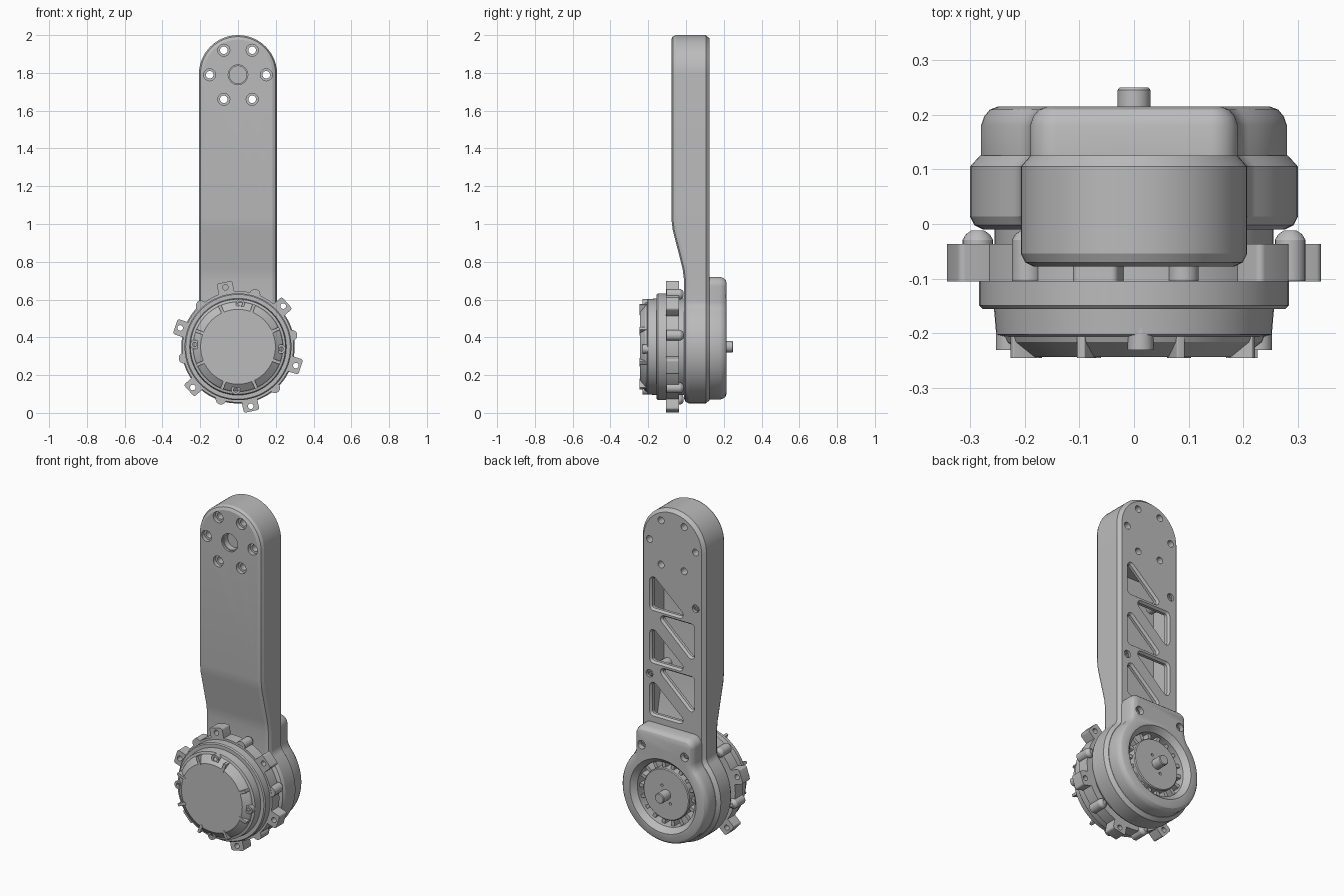
import bpy, bmesh
from math import radians, sin, cos, pi, atan2, sqrt

default = bpy.data.objects.get("Cube")
if default:
    bpy.data.objects.remove(default, do_unlink=True)

GREY = bpy.data.materials.new("machined grey")
GREY.use_nodes = True
GREY.diffuse_color = (0.5, 0.5, 0.5, 1)
GREY.node_tree.nodes["Principled BSDF"].inputs["Base Color"].default_value = (0.5, 0.5, 0.5, 1)

CZ = 0.35           # height of the motor axis
TOP_Z = 1.79        # height of the upper joint axis
parts, cutters = [], []


# ---------- helpers ----------
def loft(bm, loops):
    """Skin a stack of equal-length loops and cap both ends."""
    rings = [[bm.verts.new(p) for p in loop] for loop in loops]
    n = len(rings[0])
    for a, b in zip(rings, rings[1:]):
        for i in range(n):
            bm.faces.new((a[i], a[(i + 1) % n], b[(i + 1) % n], b[i]))
    bm.faces.new(rings[0])
    bm.faces.new(rings[-1])


def at_y(points, y):
    return [(x, y, z) for x, z in points]


def prism(bm, points, y0, y1):
    loft(bm, [at_y(points, y0), at_y(points, y1)])


def lathe(bm, profile, x=0, z=CZ, n=32):
    """Turn (radius, y) pairs about an axis along y."""
    loft(bm, [[(x + r * cos(2 * pi * i / n), y, z + r * sin(2 * pi * i / n))
               for i in range(n)] for r, y in profile])


def arc(cx, cz, r, a0, a1, n):
    return [(cx + r * cos(a0 + (a1 - a0) * i / n), cz + r * sin(a0 + (a1 - a0) * i / n))
            for i in range(n + 1)]


def rounded(points, r):
    """Counter-clockwise polygon grown by r with round corners."""
    out = []
    for i, p in enumerate(points):
        q, s = points[i - 1], points[(i + 1) % len(points)]
        a0 = atan2(p[1] - q[1], p[0] - q[0]) - pi / 2
        a1 = atan2(s[1] - p[1], s[0] - p[0]) - pi / 2
        out += arc(p[0], p[1], r, a0, a0 + (a1 - a0) % (2 * pi), 5)
    return out


def keyhole(w, R, f, top, rt, d):
    """Round base, filleted neck and straight shank, inset by d."""
    dz = sqrt((R + f) ** 2 - (w + f) ** 2)
    a = atan2(dz, w + f)
    half = arc(0, CZ, R - d, -pi / 2, a, 30)
    half += arc(w + f, CZ + dz, f + d, a + pi, pi, 8)
    half += arc(w - rt, top - rt, rt - d, 0, pi / 2, 14)
    return half + [(-x, z) for x, z in reversed(half)]


def polar(r, deg, t=0):
    """Point at radius r, shifted sideways by t, about the motor axis."""
    a = radians(deg)
    return r * cos(a) - t * sin(a), CZ + r * sin(a) + t * cos(a)


def radial_bar(bm, r0, r1, half, deg, y0, y1, rnd):
    corners = [(r0, -half), (r1, -half), (r1, half), (r0, half)]
    prism(bm, rounded([polar(r, deg, t) for r, t in corners], rnd), y0, y1)


def make(name, bm, cutter=False):
    bmesh.ops.remove_doubles(bm, verts=bm.verts, dist=1e-5)
    bmesh.ops.recalc_face_normals(bm, faces=bm.faces)
    me = bpy.data.meshes.new(name)
    bm.to_mesh(me)
    bm.free()
    ob = bpy.data.objects.new(name, me)
    bpy.context.collection.objects.link(ob)
    if cutter:
        ob.hide_render = True
        cutters.append(ob)
    else:
        me.materials.append(GREY)
        parts.append(ob)
    return ob


def cut(ob, *tools):
    for tool in tools:
        m = ob.modifiers.new("cut", 'BOOLEAN')
        m.operation, m.solver, m.object = 'DIFFERENCE', 'EXACT', tool


# ---------- arm with round motor housing ----------
bm = bmesh.new()
section = [(.024, -.078), (.008, -.07), (0, -.054), (0, .105), (.018, .125)]
loft(bm, [at_y(keyhole(.207, .3, .06, 2, .207, d), y) for d, y in section])
for z in (.70, .73, .76, .97, 1.0, 1.03):
    bmesh.ops.bisect_plane(bm, geom=bm.verts[:] + bm.edges[:] + bm.faces[:],
                           plane_co=(0, 0, z), plane_no=(0, 0, 1))
ramp = lambda z: min(1, max(0, (1.0 - z) / .27))
for v in bm.verts:
    if v.co.y < 0:      # step the front back towards the motor
        v.co.y += .068 * (ramp(v.co.z - .03) + ramp(v.co.z + .03)) / 2
arm = make("arm", bm)

# hollow inside the arm
bm = bmesh.new()
side = [(-.045, 1.6), (.095, 1.6), (.095, .72), (.015, .72), (-.045, 1.0)]
loft(bm, [[(x, y, z) for y, z in side] for x in (-.175, .175)])
cavity = make("cavity_cutter", bm, True)

# triangular windows in the back wall
bm = bmesh.new()
lower = [(.125, 1.55), (-.045, 1.40), (.125, 1.40)]
upper = [(.055, 1.34), (-.12, 1.34), (-.12, 1.18)]
for tri, count in ((lower, 3), (upper, 2)):
    for k in range(count):
        pts = [(x, z - .31 * k) for x, z in tri]
        loft(bm, [at_y(rounded(pts, r), y) for r, y in ((.014, .08), (.014, .112), (.028, .13))])
windows = make("window_cutter", bm, True)

# upper joint bolt holes and bearing pocket
bm = bmesh.new()
for k in range(6):
    a = radians(60 * k)
    lathe(bm, [(.032, -.1), (.032, -.055), (.02, -.055), (.02, .15)],
          .15 * cos(a), TOP_Z + .15 * sin(a), 20)
lathe(bm, [(.052, -.1), (.052, -.066), (.046, -.066), (.046, -.03)], 0, TOP_Z)
bolt_holes = make("bolt_hole_cutter", bm, True)

# countersunk screw seats on the back plate and on the motor cover
PLATE_SCREWS = [(-.15, 1.46), (.15, 1.0)]
COVER_SCREWS = [(-.14, .617), (.14, .617)]
bm = bmesh.new()
for x, z in PLATE_SCREWS:
    lathe(bm, [(.022, .108), (.022, .15)], x, z, 20)
for x, z in COVER_SCREWS:
    lathe(bm, [(.025, .175), (.025, .25)], x, z, 20)
seats = make("screw_seat_cutter", bm, True)

# opening around the rotor
bm = bmesh.new()
lathe(bm, [(.187, .09), (.187, .185), (.225, .225)], n=64)
opening = make("rotor_opening_cutter", bm, True)
cut(arm, cavity, windows, bolt_holes, seats, opening)

# ---------- back motor cover ----------
bm = bmesh.new()
section = [(0, .118), (0, .18), (.006, .197), (.016, .209), (.032, .215)]
loft(bm, [at_y(keyhole(.19, .28, .08, .72, .05, d), y) for d, y in section])
cover = make("motor_cover", bm)
cut(cover, opening, seats)

# screws, each with a drilled socket
bm = bmesh.new()
for (x, z), y in [(p, .118) for p in PLATE_SCREWS] + [(p, .195) for p in COVER_SCREWS]:
    lathe(bm, [(.019, y - .02), (.019, y - .004), (.015, y), (.008, y), (.008, y - .008)], x, z, 16)
make("back_screws", bm)

# posts and ribs inside the arm
bm = bmesh.new()
for x, z in PLATE_SCREWS:
    lathe(bm, [(.028, -.05), (.028, .1)], x, z, 16)
for k in range(2):
    z = 1.53 - .31 * k
    prism(bm, rounded([(.16, z), (-.16, z - .27), (-.15, z - .28), (.17, z - .01)], .004), -.05, .0)
make("inner_ribs", bm)

# ---------- rotor, teeth and shaft ----------
bm = bmesh.new()
lathe(bm, [(.15, .08), (.15, .18), (.145, .185)], n=48)
rotor = make("rotor", bm)
bm = bmesh.new()
for s in (60, 240):
    x, z = polar(.055, s)
    lathe(bm, [(.008, .165), (.008, .2)], x, z, 12)
cut(rotor, make("rotor_hole_cutter", bm, True))

bm = bmesh.new()
for k in range(18):
    radial_bar(bm, .14, .186, .007, 20 * k, .08, .165, .003)
make("stator_teeth", bm)

bm = bmesh.new()
lathe(bm, [(.03, .17), (.03, .245), (.026, .25)])
make("shaft", bm)

# ---------- front motor ----------
bm = bmesh.new()
lathe(bm, [(.255, .02), (.255, -.06)], n=64)
make("motor_neck", bm)

bm = bmesh.new()
lathe(bm, [(.283, -.09), (.283, -.149), (.277, -.155), (.256, -.155), (.252, -.202), (.238, -.206),
           (.234, -.216), (.198, -.243)], n=64)
make("motor_body", bm)

# mounting ring with six drilled lugs and six rounded bosses
bm = bmesh.new()
lathe(bm, [(.295, -.105), (.295, -.037)], n=64)
make("mounting_ring", bm)

lugs_bm, holes_bm, boss_bm, dome_bm = [bmesh.new() for _ in range(4)]
for k in range(6):
    radial_bar(lugs_bm, .26, .337, .03, 42 + 60 * k, -.105, -.037, .012)
    x, z = polar(.322, 42 + 60 * k)
    lathe(holes_bm, [(.015, -.15), (.015, 0)], x, z, 16)
    x, z = polar(.292, 72 + 60 * k)
    lathe(boss_bm, [(.028, -.104), (.028, -.038)], x, z, 20)
    lathe(dome_bm, [(.028, -.04), (.028, -.029), (.022, -.019), (.012, -.012)], x, z, 20)
cut(make("ring_lugs", lugs_bm), make("lug_hole_cutter", holes_bm, True))
make("ring_bosses", boss_bm)
make("dome_screws", dome_bm)

# radial fins and four screw posts around the front cap
bm = bmesh.new()
for k in range(8):
    radial_bar(bm, .19, .237, .005, 24 + 45 * k, -.245, -.19, .003)
make("cap_fins", bm)

bm = bmesh.new()
for k in range(4):
    x, z = polar(.229, 87 + 90 * k)
    lathe(bm, [(.024, -.19), (.024, -.23), (.012, -.23), (.012, -.215)], x, z, 20)
make("cap_screw_posts", bm)

# ---------- bake cuts and shade ----------
graph = bpy.context.evaluated_depsgraph_get()
for ob in parts:
    if ob.modifiers:
        mesh = bpy.data.meshes.new_from_object(ob.evaluated_get(graph))
        ob.modifiers.clear()
        ob.data = mesh
for tool in cutters:
    bpy.data.objects.remove(tool, do_unlink=True)
bpy.ops.object.select_all(action='DESELECT')
for ob in parts:
    ob.select_set(True)
bpy.context.view_layer.objects.active = arm
bpy.ops.object.shade_smooth_by_angle(angle=radians(25))
